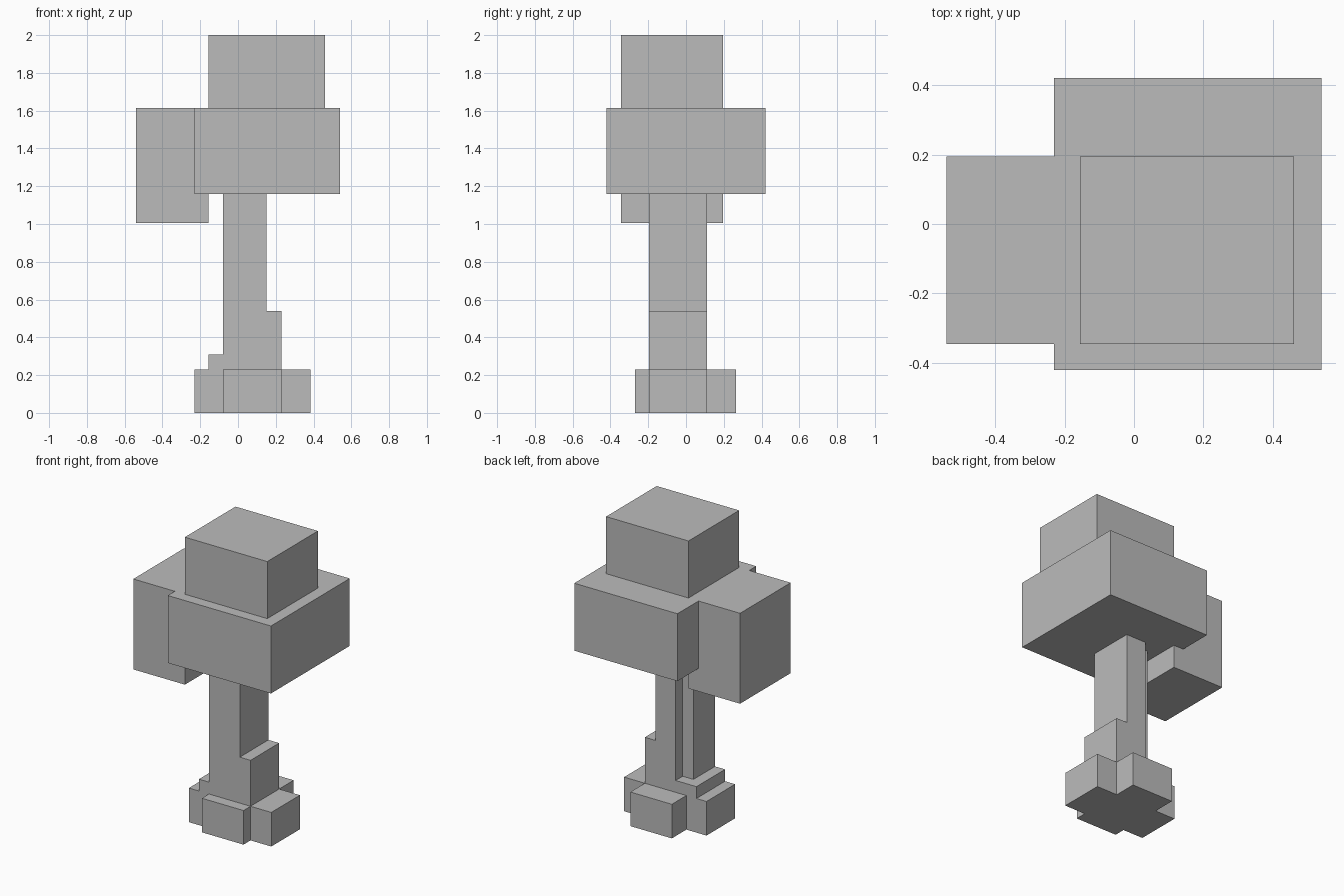
import bpy
import bmesh
from mathutils import Vector

cube = bpy.data.objects.get("Cube")
if cube:
    bpy.data.objects.remove(cube, do_unlink=True)

# Single flat colour
grey = bpy.data.materials.new("plain_grey")
grey.use_nodes = True
colour = (0.5, 0.5, 0.5, 1)
grey.diffuse_color = colour
grey.node_tree.nodes["Principled BSDF"].inputs["Base Color"].default_value = colour


def prism(name, outline, low, high, axis="z"):
    """Extrude an outline: (x, y) along z, or (x, z) along y."""
    def point(u, v, depth):
        return Vector((u, v, depth)) if axis == "z" else Vector((u, depth, v))

    bm = bmesh.new()
    face = bm.faces.new([bm.verts.new(point(u, v, low)) for u, v in outline])
    result = bmesh.ops.extrude_face_region(bm, geom=[face])
    moved = [g for g in result["geom"] if isinstance(g, bmesh.types.BMVert)]
    bmesh.ops.translate(bm, verts=moved, vec=point(0, 0, high - low))
    bmesh.ops.recalc_face_normals(bm, faces=bm.faces)
    mesh = bpy.data.meshes.new(name)
    bm.to_mesh(mesh)
    bm.free()
    mesh.materials.append(grey)
    obj = bpy.data.objects.new(name, mesh)
    bpy.context.collection.objects.link(obj)
    return obj


def rect(x0, x1, y0, y1):
    return [(x0, y0), (x1, y0), (x1, y1), (x0, y1)]


# Trunk limits shared by the parts around it
left, right, front, back = -0.08, 0.15, -0.195, 0.11
base_top = 0.23

# Cross-shaped root base
root_right = 0.23
prism("root_base", [
    (left, -0.27), (root_right, -0.27), (root_right, front), (0.385, front),
    (0.385, back), (root_right, back), (root_right, 0.265), (left, 0.265),
    (left, back), (-0.23, back), (-0.23, front), (left, front)], 0, base_top)

# Low step on one side of the trunk foot, tall buttress on the other
prism("root_step", rect(-0.155, 0, front, back), base_top, 0.31)
prism("trunk_buttress", rect(right, root_right, front, back), base_top, 0.54)

# Trunk with one notched back corner
prism("trunk", [(left, front), (right, front), (right, back), (0, back),
                (0, 0.035), (left, 0.035)], base_top, 1.16)

# Foliage: main crown, top block and a drooping side block
prism("main_crown", rect(-0.23, 0.54, -0.42, 0.42), 1.16, 1.615)
prism("top_crown", rect(-0.155, 0.46, -0.345, 0.195), 1.615, 2)
prism("side_crown", [(-0.54, 1.005), (-0.155, 1.005), (-0.155, 1.16),
                     (-0.23, 1.16), (-0.23, 1.615), (-0.54, 1.615)],
      -0.345, 0.195, axis="y")
